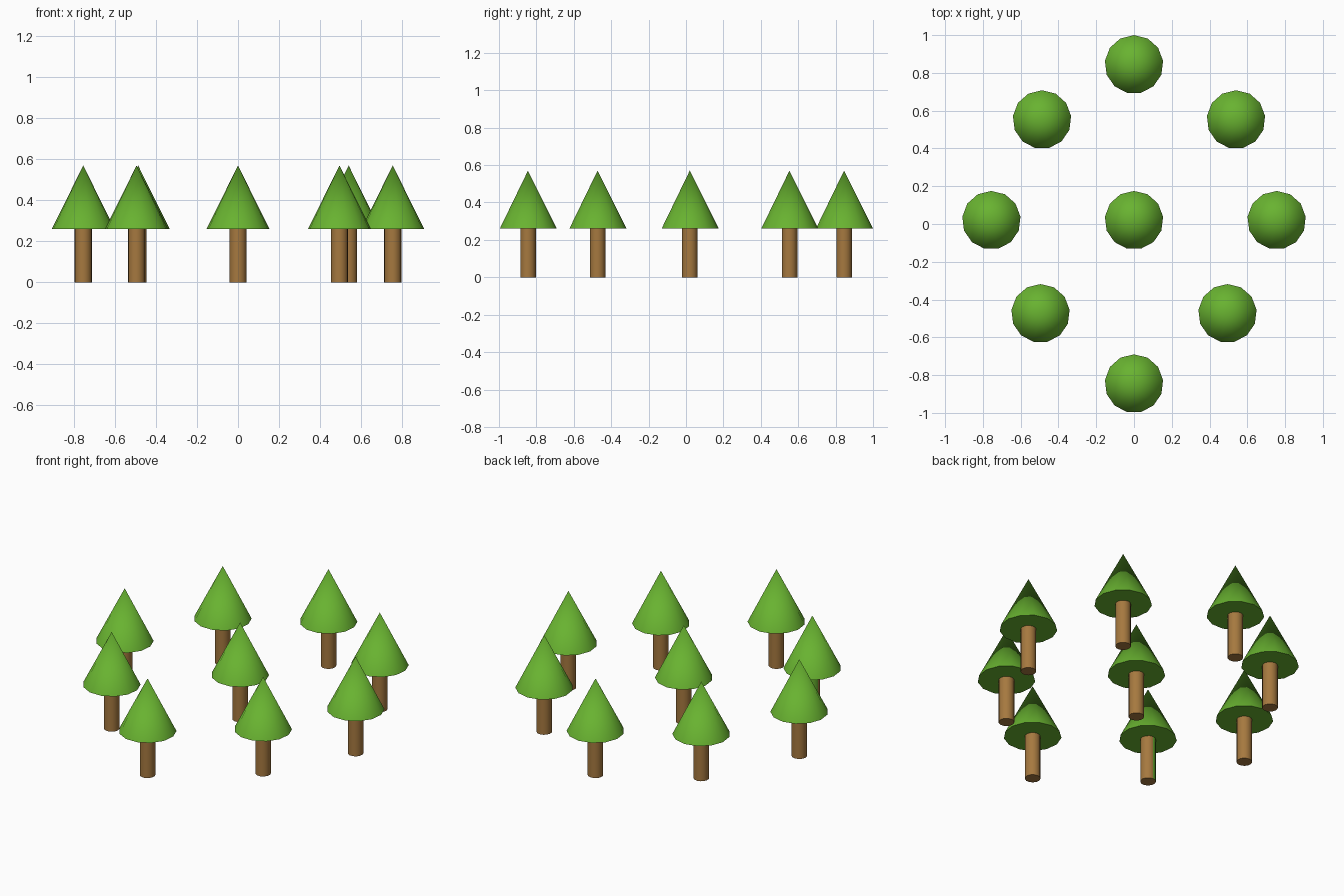
import bpy
import bmesh
from math import pi, sin, cos

cube = bpy.data.objects.get("Cube")
if cube:
    bpy.data.objects.remove(cube)


def make_material(name, color):
    mat = bpy.data.materials.new(name)
    mat.use_nodes = True
    mat.diffuse_color = color
    mat.node_tree.nodes["Principled BSDF"].inputs["Base Color"].default_value = color
    return mat


green = make_material("leaf green", (0.14, 0.45, 0.03, 1))
brown = make_material("bark brown", (0.38, 0.19, 0.05, 1))

SIDES = 13
BASE, TOP = 0.26, 0.57


def ring(bm, radius, z):
    angles = [2 * pi * i / SIDES for i in range(SIDES)]
    return [bm.verts.new((radius * sin(a), radius * cos(a), z)) for a in angles]


def finish(bm, name, location, materials):
    bmesh.ops.recalc_face_normals(bm, faces=bm.faces)
    mesh = bpy.data.meshes.new(name)
    bm.to_mesh(mesh)
    bm.free()
    for mat in materials:
        mesh.materials.append(mat)
    obj = bpy.data.objects.new(name, mesh)
    obj.location = (*location, 0)
    bpy.context.collection.objects.link(obj)
    return obj


# Cone of leaves, smoothly shaded up to one shared tip, flat underside
def add_crown(name, location):
    bm = bmesh.new()
    rim = ring(bm, 0.155, BASE)
    tip = bm.verts.new((0, 0, TOP))
    for a, b in zip(rim, rim[1:] + rim[:1]):
        bm.faces.new((a, b, tip)).smooth = True
        bm.edges.get((a, b)).smooth = False
    bm.faces.new(rim)
    finish(bm, name, location, [green])


# Round trunk; a mossy one is green on its back left side
def add_trunk(name, location, mossy):
    bm = bmesh.new()
    low, high = ring(bm, 0.042, 0), ring(bm, 0.042, BASE)
    for i in range(SIDES):
        j = (i + 1) % SIDES
        face = bm.faces.new((low[i], low[j], high[j], high[i]))
        face.smooth = True
        middle = face.calc_center_median()
        face.material_index = int(mossy and middle.x < 0 and middle.y > 0)
        for verts in (low, high):
            bm.edges.get((verts[i], verts[j])).smooth = False
    bm.faces.new(low)
    bm.faces.new(high)
    finish(bm, name, location, [brown, green])


# One tree in the middle and eight around it
trees = {
    "middle": (0, 0.02),
    "left": (0.755, 0.02),
    "right": (-0.755, 0.02),
    "front": (0, -0.845),
    "back": (0, 0.845),
    "front_left": (0.495, -0.473),
    "front_right": (-0.495, -0.473),
    "back_left": (0.54, 0.553),
    "back_right": (-0.487, 0.553),
}
for place, location in trees.items():
    add_crown(place + "_tree_crown", location)
    add_trunk(place + "_tree_trunk", location, place == "front_right")
